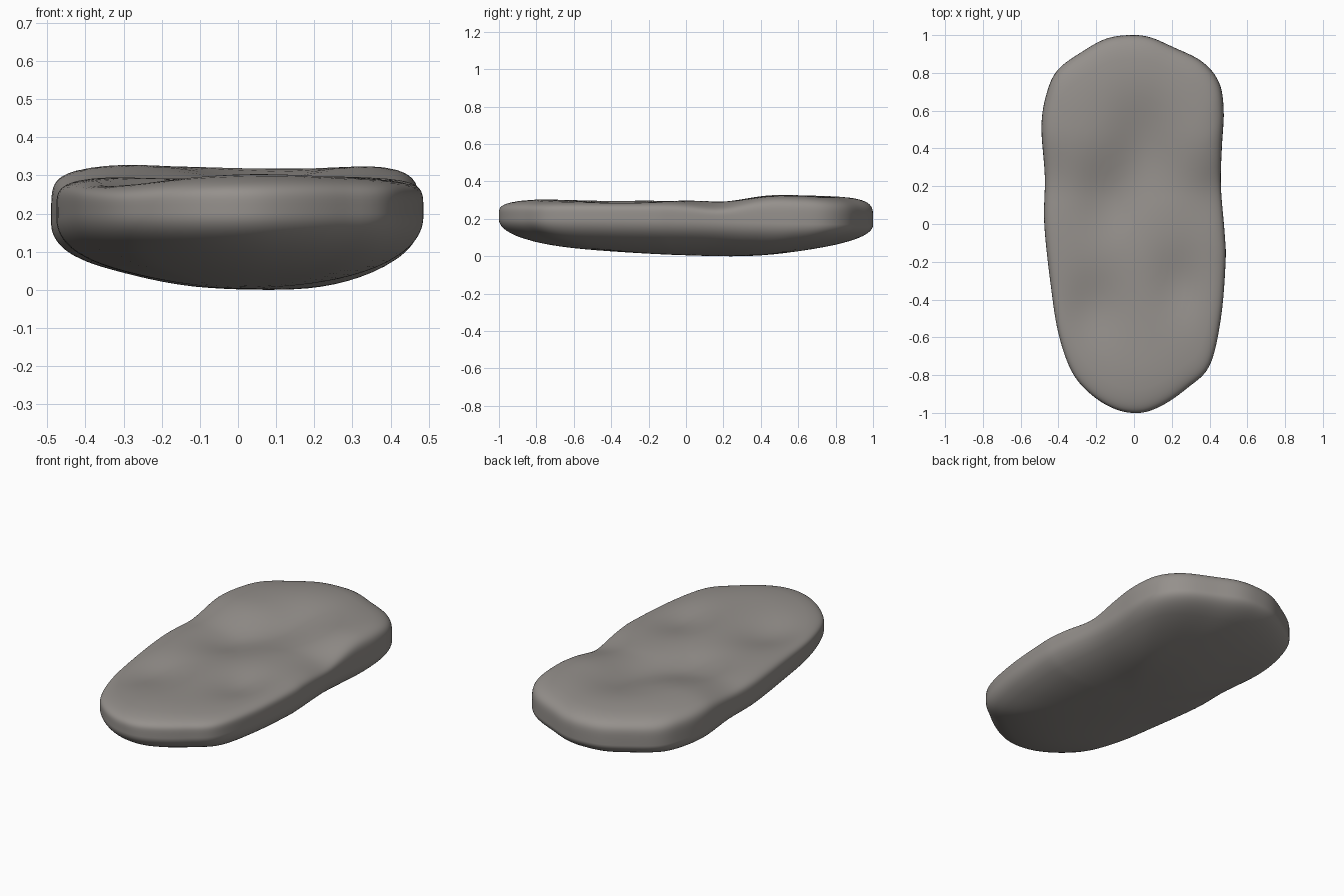
import bpy, bmesh, math
from mathutils import Vector

if "Cube" in bpy.data.objects:
    bpy.data.objects.remove(bpy.data.objects["Cube"])

# Plan outline of the stone (x, y), counter-clockwise from the back tip
OUTLINE = [(-.03, 1), (-.15, .98), (-.27, .915), (-.40, .82), (-.46, .70), (-.49, .52),
           (-.472, .25), (-.475, 0), (-.44, -.33), (-.40, -.58), (-.33, -.78), (-.23, -.90),
           (-.10, -.98), (.03, -1), (.15, -.96), (.28, -.87), (.40, -.75), (.46, -.50),
           (.485, -.20), (.48, -.05), (.46, .20), (.465, .40), (.475, .60), (.45, .75),
           (.36, .86), (.20, .94), (.08, .99)]
# Hollows and swells: x, y, radius x, radius y, height
TOP_BUMPS = [(.05, .42, .18, .24, -.05), (-.12, .12, .16, .2, -.035),
             (-.22, -.45, .16, .2, -.035), (.24, -.32, .13, .18, -.03),
             (.5, .17, .16, .15, -.03), (-.4, -.85, .2, .25, -.02),
             (-.45, .3, .1, .2, -.01), (.08, -.85, .25, .2, .01)]
LOW_BUMPS = [(-.3, -.3, .2, .5, .02), (-.3, .5, .15, .3, .015), (.2, .4, .3, .25, -.012),
             (.05, -.4, .3, .4, .012)]
RINGS, STEPS = 26, 6


def bumps(table, x, y):
    return sum(h * math.exp(-((x - a) / rx) ** 2 - ((y - b) / ry) ** 2)
               for a, b, rx, ry, h in table)


def smooth(t):
    t = max(0, min(1, t))
    return t * t * (3 - 2 * t)


def spline(points, steps):
    pts = [Vector(p) for p in points]
    n, out = len(pts), []
    for i in range(n):
        a, b, c, d = (pts[(i + k) % n] for k in (-1, 0, 1, 2))
        for j in range(steps):
            t = j / steps
            out.append(.5 * (2 * b + (c - a) * t + (2 * a - 5 * b + 4 * c - d) * t * t
                             + (3 * b - a - 3 * c + d) * t ** 3))
    return out


def rim_z(y):
    return .215 - .03 * smooth((y + .6) / 1.5)


def top_z(x, y):
    return .315 + .032 * smooth((y - .15) / .35) + bumps(TOP_BUMPS, x, y)


def low_z(x, y):
    return .015 + bumps(LOW_BUMPS, x, y)


def height(x, y, s, upper):
    rim = rim_z(y)
    if upper:
        return rim + (top_z(x, y) - rim) * (1 - s ** 5.5) ** (1 / 5.5)
    return rim + (low_z(x, y) - rim) * (1 - s ** 2.15) ** (1 / 2.15)


# Stone: rings shrinking from the rim to the middle, above and below
edge = spline(OUTLINE, STEPS)
bm = bmesh.new()
rim = [bm.verts.new((p.x, p.y, rim_z(p.y))) for p in edge]
n = len(rim)
for upper in (True, False):
    last = rim
    for k in range(1, RINGS):
        s = 1 - (k / RINGS) ** 3 if k < RINGS * .5 else None
        if s is None:   # even spacing over the broad middle
            s = .875 * (1 - (k / RINGS - .5) / .5)
        ring = [bm.verts.new((p.x * s, p.y * s, height(p.x * s, p.y * s, s, upper)))
                for p in edge]
        for i in range(n):
            j = (i + 1) % n
            bm.faces.new((last[i], last[j], ring[j], ring[i]))
        last = ring
    hub = bm.verts.new((0, 0, height(0, 0, 0, upper)))
    for i in range(n):
        bm.faces.new((last[i], last[(i + 1) % n], hub))
bmesh.ops.recalc_face_normals(bm, faces=bm.faces)

# Rest on the ground
low = min(v.co.z for v in bm.verts)
for v in bm.verts:
    v.co.z -= low
for f in bm.faces:
    f.smooth = True
mesh = bpy.data.meshes.new("flat_stone")
bm.to_mesh(mesh)
bm.free()
stone = bpy.data.objects.new("flat_stone", mesh)
bpy.context.collection.objects.link(stone)

mat = bpy.data.materials.new("warm grey stone")
mat.diffuse_color = (.30, .28, .262, 1)
mat.use_nodes = True
mat.node_tree.nodes["Principled BSDF"].inputs["Base Color"].default_value = mat.diffuse_color
mesh.materials.append(mat)
